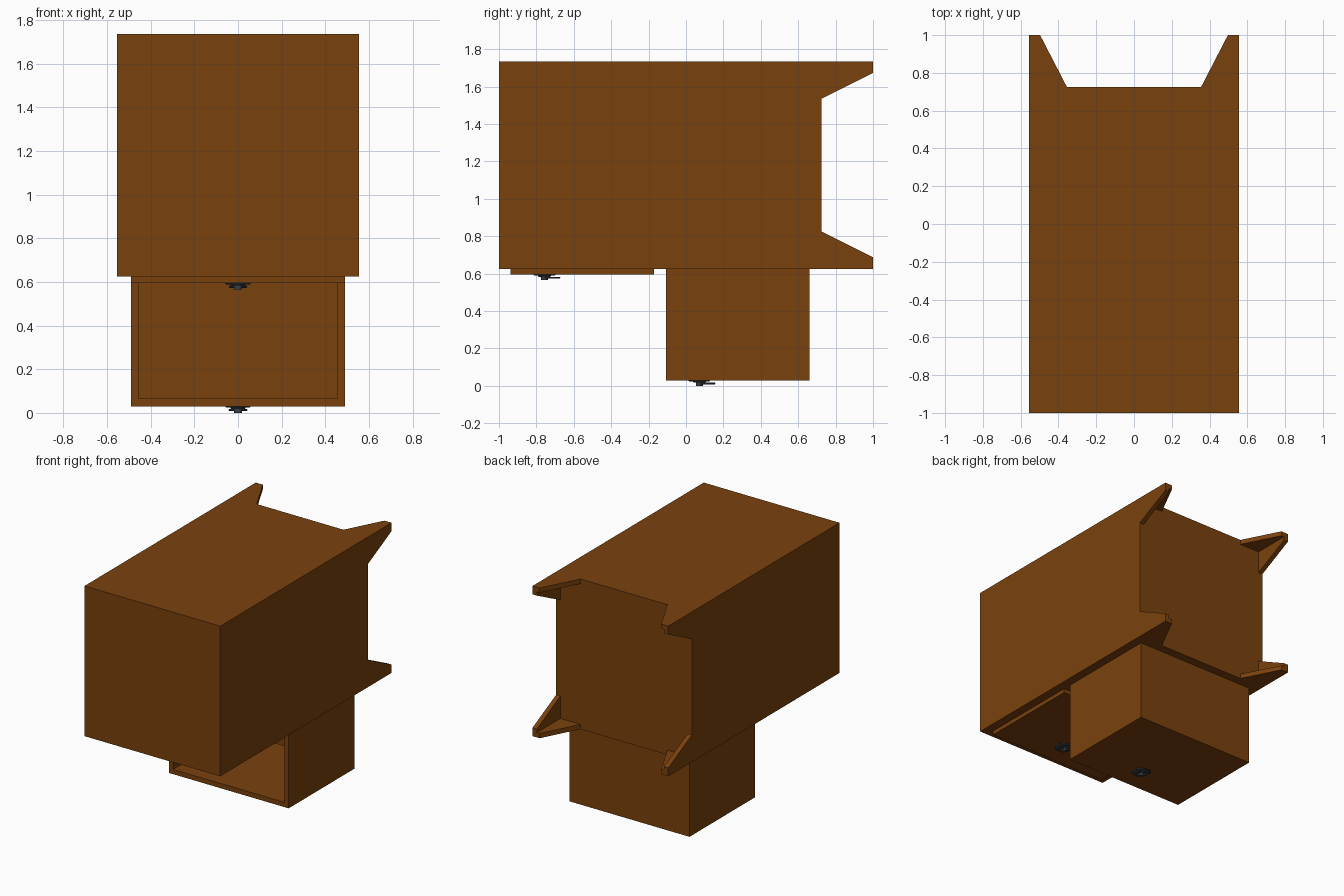
import bpy, bmesh, math
from mathutils import Matrix

if "Cube" in bpy.data.objects:
    bpy.data.objects.remove(bpy.data.objects["Cube"])


def material(name, rgb):
    m = bpy.data.materials.new(name)
    m.use_nodes = True
    m.diffuse_color = (*rgb, 1)
    m.node_tree.nodes["Principled BSDF"].inputs["Base Color"].default_value = (*rgb, 1)
    return m


wood = material("brown wood", (0.195, 0.053, 0.004))
metal = material("dark metal", (0.05, 0.056, 0.07))


def finish(bm, name, mat):
    bmesh.ops.recalc_face_normals(bm, faces=bm.faces)
    me = bpy.data.meshes.new(name)
    bm.to_mesh(me)
    bm.free()
    me.materials.append(mat)
    ob = bpy.data.objects.new(name, me)
    bpy.context.collection.objects.link(ob)
    return ob


def box(bm, x, y, z):
    """Add a box from three (min, max) ranges."""
    size = [b - a for a, b in (x, y, z)]
    mid = [(a + b) / 2 for a, b in (x, y, z)]
    bmesh.ops.create_cube(bm, size=1, matrix=Matrix.Translation(mid) @ Matrix.Diagonal((*size, 1)))


def prism(bm, points, offset):
    """Add a flat outline extruded along an offset."""
    face = bm.faces.new([bm.verts.new(p) for p in points])
    new = bmesh.ops.extrude_face_region(bm, geom=[face])["geom"]
    bmesh.ops.translate(bm, verts=[g for g in new if isinstance(g, bmesh.types.BMVert)], vec=offset)


X, XI = 0.555, 0.49           # outer and inner half width
Z0, Z1 = 0.625, 1.735         # drawer side and closed side of the cabinet
Y0, Y1, FOOT = -1.0, 0.725, 1.0

# Cabinet shell with two drawer bays
bm = bmesh.new()
box(bm, (-X, X), (Y0, Y1), (1.67, Z1))
for s in (-1, 1):
    box(bm, tuple(sorted((s * XI, s * X))), (Y0, Y1), (Z0, 1.67))
for ya, yb in ((Y0, -0.935), (-0.17, -0.11), (0.66, Y1)):
    box(bm, (-XI, XI), (ya, yb), (Z0, 1.67))
finish(bm, "cabinet", wood)

# Four tapered L-shaped legs
T = 0.035
zc = (Z0 + Z1) / 2
for sx, side in ((1, "left"), (-1, "right")):
    for sz, level in ((1, "upper"), (-1, "lower")):
        h = (Z1 - Z0) / 2
        bm = bmesh.new()
        outline = ((Y1, h), (FOOT, h), (FOOT, h - 0.062), (Y1, h - 0.2))
        prism(bm, [(sx * X, y, zc + sz * z) for y, z in outline], (-sx * T, 0, 0))
        outline = ((X - T, Y1), (X - T, FOOT), (0.497, FOOT), (0.355, Y1))
        prism(bm, [(sx * x, y, zc + sz * h) for x, y in outline], (0, 0, -sz * T))
        finish(bm, f"{side}_{level}_leg", wood)


def drawer(name, y0, z0):
    """Drawer box, open towards -y, with a ring pull on its panel."""
    y1, z1, t = y0 + 0.767, z0 + 1.05, 0.035
    bm = bmesh.new()
    box(bm, (-XI, XI), (y0, y1), (z0, z0 + t))
    box(bm, (-XI, XI), (y0, y1), (z1 - t, z1))
    box(bm, (-XI, XI), (y1 - t, y1), (z0 + t, z1 - t))
    for s in (-1, 1):
        box(bm, tuple(sorted((s * (XI - t), s * XI))), (y0, y1 - t), (z0 + t, z1 - t))
    finish(bm, name, wood)

    # Round backplate and stem
    yk = y0 + 0.18
    bm = bmesh.new()
    for r, za, zb in ((0.06, 0.006, 0.0), (0.035, 0.012, 0.006), (0.02, 0.03, 0.012)):
        bmesh.ops.create_cone(bm, cap_ends=True, segments=24, radius1=r * 0.9, radius2=r,
                              depth=za - zb,
                              matrix=Matrix.Translation((0, yk, z0 - (za + zb) / 2)))
    finish(bm, name + "_knob", metal)

    # Hanging ring
    bpy.ops.mesh.primitive_torus_add(major_radius=0.038, minor_radius=0.005,
                                     major_segments=24, minor_segments=8,
                                     location=(0, yk + 0.042, z0 - 0.017))
    ring = bpy.context.object
    ring.name = name + "_ring"
    ring.data.materials.append(metal)
    bpy.ops.object.shade_smooth_by_angle(angle=math.radians(40))


drawer("closed_drawer", -0.937, 0.595)
drawer("open_drawer", -0.108, 0.03)
